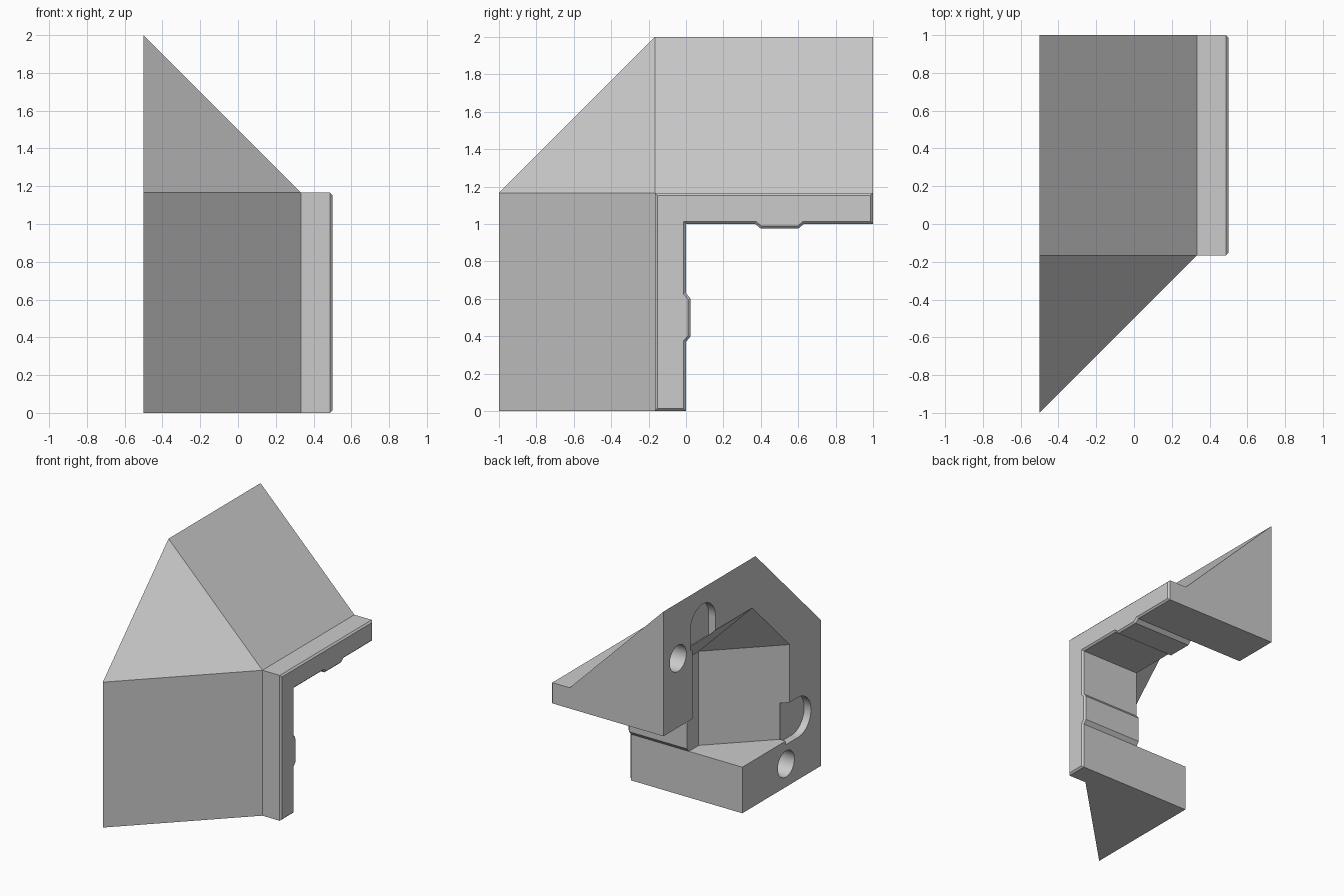
import bpy, bmesh
from mathutils import Matrix, Vector

cube = bpy.data.objects.get("Cube")
if cube:
    bpy.data.objects.remove(cube, do_unlink=True)

grey = bpy.data.materials.new("light_grey")
grey.use_nodes = True
grey.diffuse_color = (0.6, 0.6, 0.6, 1)
grey.node_tree.nodes["Principled BSDF"].inputs["Base Color"].default_value = (0.6, 0.6, 0.6, 1)


def make(name, bm):
    bmesh.ops.recalc_face_normals(bm, faces=bm.faces)
    mesh = bpy.data.meshes.new(name)
    bm.to_mesh(mesh)
    bm.free()
    mesh.materials.append(grey)
    obj = bpy.data.objects.new(name, mesh)
    bpy.context.collection.objects.link(obj)
    return obj


def corner_hull(name, x0, x1, y1, y_end, z_end):
    """Two 45-degree wedges, one upright and one level, joined by a sloped corner."""
    d, z1 = x1 - x0, 1 - y1
    points = [(x0, y1 - d, z_end), (x0, y1 - d, z1), (x1, y1, z_end), (x1, y1, z1),
              (x0, y1, z1 + d), (x0, y_end, z1 + d), (x1, y_end, z1),
              (x0, y_end, z_end), (x1, y_end, z_end)]
    bm = bmesh.new()
    for p in points:
        bm.verts.new(p)
    bmesh.ops.convex_hull(bm, input=bm.verts)
    bmesh.ops.dissolve_limit(bm, angle_limit=0.01, verts=bm.verts, edges=bm.edges)
    return make(name, bm)


def box(name, low, high):
    low, high = Vector(low), Vector(high)
    bm = bmesh.new()
    bmesh.ops.create_cube(bm, size=1, matrix=Matrix.Translation((low + high) / 2)
                          @ Matrix.Diagonal((*(high - low), 1)))
    return make(name, bm)


def rod(name, y, z, r, depth):
    """Cylinder along x, sunk by depth into the flat side."""
    bm = bmesh.new()
    bmesh.ops.create_cone(bm, cap_ends=True, segments=48, radius1=r, radius2=r, depth=2 * depth,
                          matrix=Matrix.Translation((-0.5, y, z)) @ Matrix.Rotation(1.5707963, 4, 'Y'))
    return make(name, bm)


def boolean(target, tool, operation='DIFFERENCE'):
    mod = target.modifiers.new("cut", 'BOOLEAN')
    mod.operation, mod.solver, mod.object = operation, 'EXACT', tool
    bpy.context.view_layer.objects.active = target
    bpy.ops.object.modifier_apply(modifier=mod.name)
    bpy.data.objects.remove(tool, do_unlink=True)


def swap(y, z):
    """Mirror a position from the upright leg to the level leg."""
    return 1 - z, 1 - y


# Bracket body: wedge corner with the inner quadrant removed
body = corner_hull("corner_bracket", -0.5, 1 / 3, -1 / 6, 1, 0)
boolean(body, box("quadrant_cutter", (-1, 0, -1), (1, 2, 1)))

# Hollow open on the flat side and on the inner corner
boolean(body, corner_hull("hollow_cutter", -0.6, -0.025, -0.125, 0.63, 0.37))

# L-shaped flange with a ridge on each leg and a chamfered outer rim
ridge = [(0, 0.37), (0.025, 0.4), (0.025, 0.6), (0, 0.63)]
profile = [(-1 / 6, 0), (0, 0)] + ridge + [(0, 1)]
profile += [swap(*p) for p in reversed(ridge)]
profile += [(1, 1), (1, 7 / 6), (-1 / 6, 7 / 6)]
bm = bmesh.new()
face = bm.faces.new([bm.verts.new((-0.025, y, z)) for y, z in profile])
moved = bmesh.ops.extrude_face_region(bm, geom=[face], use_keep_orig=True)["geom"]
bmesh.ops.translate(bm, vec=(0.525, 0, 0),
                    verts=[g for g in moved if isinstance(g, bmesh.types.BMVert)])
bmesh.ops.recalc_face_normals(bm, faces=bm.faces)
rim = [e for e in bm.edges if all(v.co.x > 0.49 for v in e.verts)]
bmesh.ops.bevel(bm, geom=rim, offset=0.013, segments=1, affect='EDGES')
boolean(body, make("flange", bm), 'UNION')

# Round sockets and shallow round-ended slots in the flat side of both legs
for place in (lambda y, z: (y, z), swap):
    boolean(body, rod("socket_cutter", *place(-0.555, 0.185), 0.105, 0.2))
    boolean(body, rod("slot_end_cutter", *place(-0.71, 0.5), 0.16, 0.06))
    ya, za = place(-0.71, 0.34)
    yb, zb = place(-0.55, 0.66)
    boolean(body, box("slot_cutter", (-0.56, min(ya, yb), min(za, zb)),
                      (-0.44, max(ya, yb), max(za, zb))))

bpy.ops.object.select_all(action='DESELECT')
body.select_set(True)
bpy.context.view_layer.objects.active = body
bpy.ops.object.shade_smooth_by_angle(angle=0.3)
